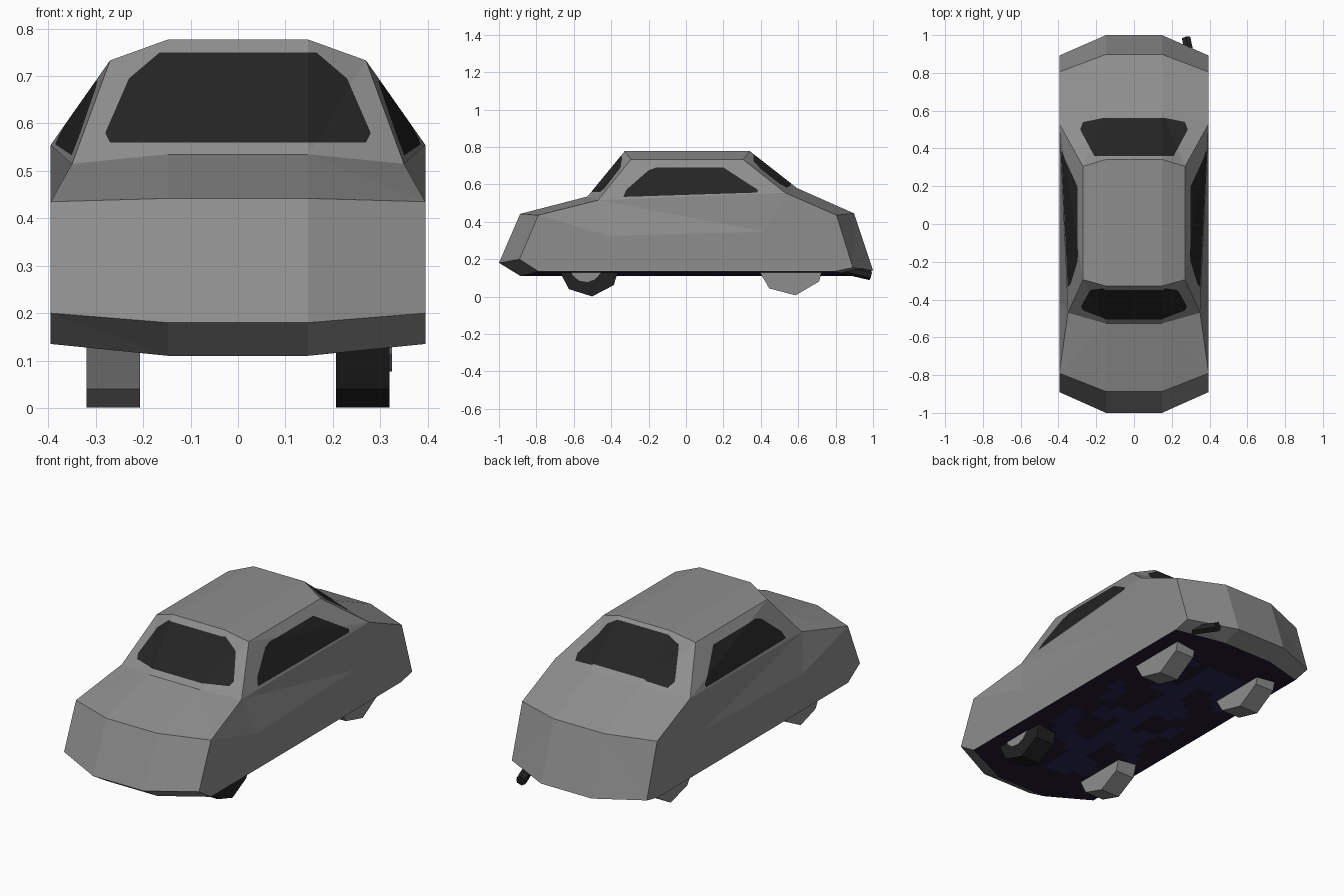
import bpy, bmesh, math
from mathutils import Vector

if "Cube" in bpy.data.objects:
    bpy.data.objects.remove(bpy.data.objects["Cube"])


def material(name, rgb):
    m = bpy.data.materials.new(name)
    m.diffuse_color = (*rgb, 1)
    m.use_nodes = True
    m.node_tree.nodes["Principled BSDF"].inputs["Base Color"].default_value = m.diffuse_color
    return m


GREY = material("grey paint", (0.27, 0.27, 0.27))
BLACK = material("black glass", (0.018, 0.018, 0.018))
PLUM = material("dark plum underside", (0.017, 0.011, 0.03))
NAVY = material("navy underside", (0.02, 0.02, 0.09))
RUBBER = material("black rubber", (0.016, 0.016, 0.016))


def finish(bm, name, mats):
    bmesh.ops.recalc_face_normals(bm, faces=bm.faces[:])
    me = bpy.data.meshes.new(name)
    bm.to_mesh(me)
    bm.free()
    for m in mats:
        me.materials.append(m)
    ob = bpy.data.objects.new(name, me)
    bpy.context.collection.objects.link(ob)
    return ob


# --- body shell: centre outline (y, z) and matching side outline (x, y, z)
CX = 0.148
centre = [(-.885, .11), (-1, .18), (-.887, .442), (-.527, .535), (-.328, .777),
          (.342, .777), (.594, .58), (.898, .445), (1, .14), (.89, .11)]
side = [(.395, -.79, .135), (.395, -.89, .2), (.395, -.79, .435), (.35, -.47, .515),
        (.27, -.295, .733), (.27, .305, .733), (.395, .53, .555), (.395, .805, .435),
        (.395, .892, .155), (.395, .8, .135)]
belt = [(.395, -.41, .325), (.395, .417, .347)]

# temporary face tags, replaced by materials below
FRONT, REAR, SIDE, UNDER = 4, 5, 6, 7
tags = {3: FRONT, 5: REAR, 9: UNDER}
bm = bmesh.new()


def face(vs, tag=0):
    bm.faces.new(vs).material_index = tag


rows = {}
for s in (1, -1):
    c = [bm.verts.new((s * CX, y, z)) for y, z in centre]
    e = [bm.verts.new((s * x, y, z)) for x, y, z in side]
    f, r = [bm.verts.new((s * x, y, z)) for x, y, z in belt]
    rows[s] = c
    for i in range(10):
        j = (i + 1) % 10
        face((c[i], c[j], e[j], e[i]), tags.get(i, 0))
    face((e[4], e[5], e[6]), SIDE)
    face((e[3], e[4], e[6]), SIDE)
    face((e[3], e[6], r, f))
    face((e[2], e[3], f))
    face((e[0], e[1], e[2], f, r, e[6], e[7], e[8], e[9]))
for i in range(10):
    j = (i + 1) % 10
    face((rows[1][i], rows[1][j], rows[-1][j], rows[-1][i]), tags.get(i, 0))
bmesh.ops.recalc_face_normals(bm, faces=bm.faces[:])
bmesh.ops.triangulate(bm, faces=bm.faces[:])


def cut(tag, co, no):
    fs = [f for f in bm.faces if f.material_index == tag]
    geom = list({e for f in fs for e in f.edges} | {v for f in fs for v in f.verts}) + fs
    bmesh.ops.bisect_plane(bm, geom=geom, dist=1e-5, plane_co=co, plane_no=no)


def window(tag, a, b, pts):
    """Cut a convex outline, seen along one axis, into the tagged faces."""
    planes = []
    mid = [sum(p[k] for p in pts) / len(pts) for k in (0, 1)]
    for p, q in zip(pts, pts[1:] + pts[:1]):
        co, no = Vector((0, 0, 0)), Vector((0, 0, 0))
        co[a], co[b] = p
        no[a], no[b] = q[1] - p[1], p[0] - q[0]
        if no[a] * (mid[0] - p[0]) + no[b] * (mid[1] - p[1]) > 0:
            no = -no
        planes.append((co, no.normalized()))
        cut(tag, co, no)
    for f in bm.faces:
        if f.material_index == tag:
            m = f.calc_center_median()
            f.material_index = int(all((m - co).dot(no) < 0 for co, no in planes))


def mirrored(half):
    return half + [(-x, y) for x, y in reversed(half)]


# windows
window(FRONT, 0, 2, mirrored([(.27, .56), (.28, .58), (.23, .695), (.165, .75)]))
window(REAR, 0, 1, mirrored([(.21, .36), (.285, .5), (.27, .54), (.16, .562)]))
window(SIDE, 1, 2, [(-.335, .533), (-.32, .57), (-.2, .675), (-.16, .69),
                    (.2, .69), (.385, .57), (.38, .556)])

# underside: fine grid, with navy blotches by a wave rule
for k in range(-7, 8):
    cut(UNDER, (k * .05, 0, 0), (1, 0, 0))
for k in range(-16, 17):
    cut(UNDER, (0, k * .05, 0), (0, 1, 0))
for f in bm.faces:
    if f.material_index == UNDER:
        x, y, z = f.calc_center_median()
        wave = math.sin(19 * x + 3 * math.sin(9 * y)) + math.sin(17 * y + 2 * math.sin(13 * x))
        blot = abs(x) < .28 and abs(y) < .65 and (wave > .2 or abs(x) < .04)
        f.material_index = 3 if blot else 2
finish(bm, "car_body", [GREY, BLACK, PLUM, NAVY])


# --- prisms along x for the wheels and hub
def disc(name, x0, x1, y, z, rad, mat, n=8, turn=-85):
    b = bmesh.new()
    ring = [(y + rad * math.cos(math.radians(turn + 360 * k / n)),
             z + rad * math.sin(math.radians(turn + 360 * k / n))) for k in range(n)]
    lo = [b.verts.new((x0, *p)) for p in ring]
    hi = [b.verts.new((x1, *p)) for p in ring]
    b.faces.new(lo)
    b.faces.new(hi)
    for k in range(n):
        b.faces.new((lo[k], lo[k - 1], hi[k - 1], hi[k]))
    return finish(b, name, [mat])


for s, label in ((1, "right"), (-1, "left")):
    disc("front_wheel_" + label, s * .207, s * .32, -.517, .17, .17, RUBBER if s > 0 else GREY)
    disc("rear_wheel_" + label, s * .207, s * .32, .56, .195, .19, GREY, turn=-82)
disc("front_hub_right", .318, .325, -.535, .165, .088, GREY, n=12)

# --- exhaust pipe
bm = bmesh.new()
bmesh.ops.create_cone(bm, cap_ends=True, segments=6, radius1=.026, radius2=.026, depth=.17)
pipe = finish(bm, "exhaust_pipe", [RUBBER])
a, b = Vector((.31, .83, .15)), Vector((.277, .98, .115))
pipe.location = (a + b) / 2
pipe.rotation_euler = (b - a).to_track_quat('Z', 'Y').to_euler()
